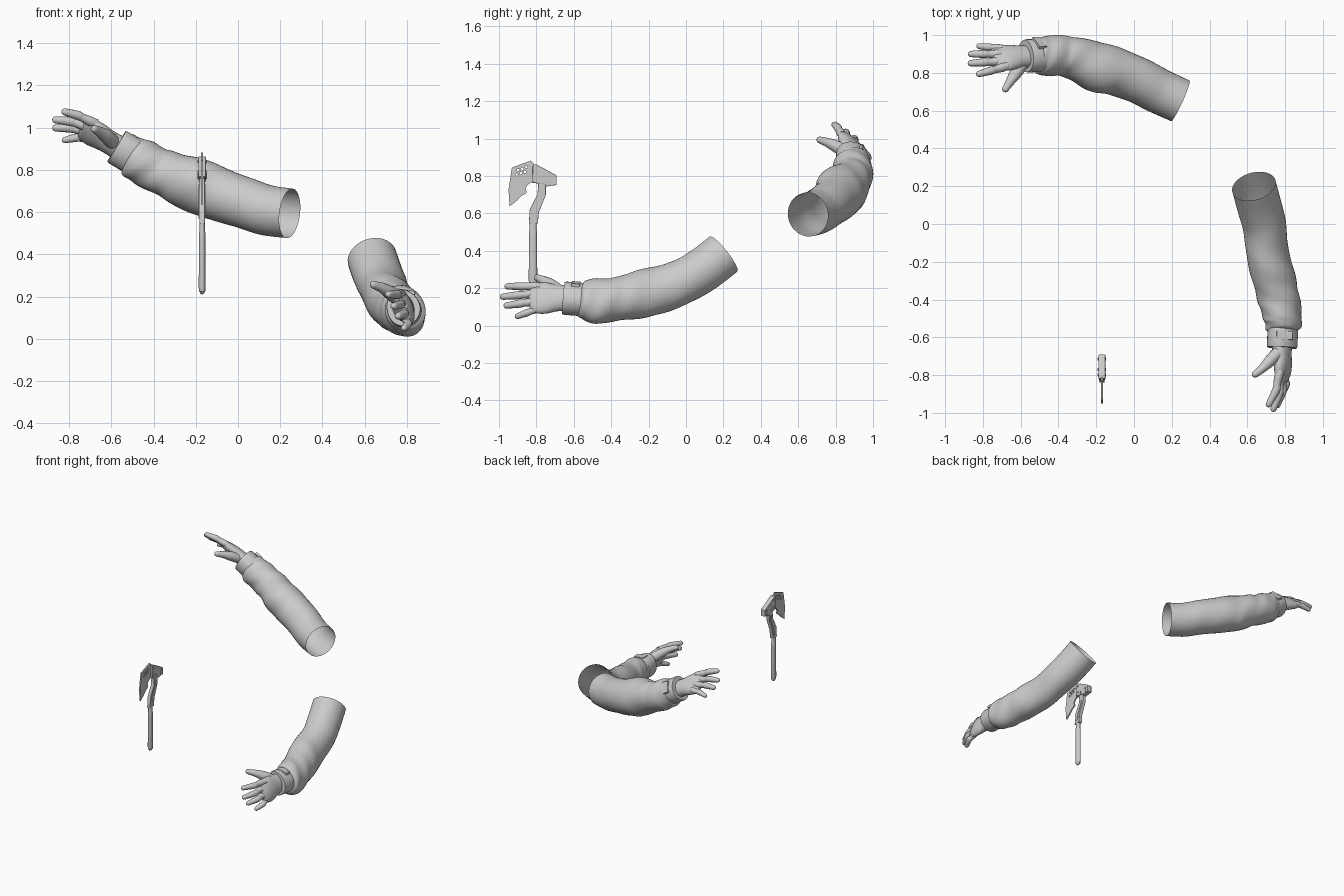
import bpy, bmesh, math
from mathutils import Vector, Matrix

if "Cube" in bpy.data.objects:
    bpy.data.objects.remove(bpy.data.objects["Cube"])

grey = bpy.data.materials.new("plain grey")
grey.diffuse_color = (0.6, 0.6, 0.6, 1)
grey.use_nodes = True
grey.node_tree.nodes["Principled BSDF"].inputs["Base Color"].default_value = grey.diffuse_color


def catmull(rows, steps):
    """Smooth list of equal length tuples."""
    out = []
    for i in range(len(rows) - 1):
        a, b, c, d = (rows[max(i - 1, 0)], rows[i], rows[i + 1], rows[min(i + 2, len(rows) - 1)])
        for s in range(steps):
            t = s / steps
            out.append([0.5 * (2 * q + (r - p) * t + (2 * p - 5 * q + 4 * r - w) * t * t
                               + (3 * q - p - 3 * r + w) * t ** 3) for p, q, r, w in zip(a, b, c, d)])
    return out + [list(rows[-1])]


def loft(name, rows, side, n=24, steps=4, cap=False, fold=None):
    """Tube through rows (x, y, z, radius along side, other radius)."""
    rows = catmull(rows, steps)
    pts = [Vector(r[:3]) for r in rows]
    bm, rings = bmesh.new(), []

    def ring(p, t, ra, rb, v):
        s = (Vector(side) - t * t.dot(Vector(side))).normalized()
        o = t.cross(s)
        loop = []
        for k in range(n):
            a = 2 * math.pi * k / n
            f = 1 + (fold(v, a) if fold else 0)
            loop.append(bm.verts.new(p + s * math.cos(a) * ra * f + o * math.sin(a) * rb * f))
        rings.append(loop)

    last = len(pts) - 1
    for i, (p, r) in enumerate(zip(pts, rows)):
        t = (pts[min(i + 1, last)] - pts[max(i - 1, 0)]).normalized()
        ring(p, t, r[3], r[4], i / last)
    if cap:  # rounded tip
        ra, rb = rows[-1][3:]
        for a in (0.5, 1.0, 1.35):
            ring(pts[-1] + t * rb * math.sin(a), t, ra * math.cos(a), rb * math.cos(a), 1)
        bm.faces.new(rings[-1])
    for a, b in zip(rings, rings[1:]):
        for k in range(n):
            bm.faces.new((a[k], a[(k + 1) % n], b[(k + 1) % n], b[k]))
    bmesh.ops.recalc_face_normals(bm, faces=bm.faces)
    me = bpy.data.meshes.new(name)
    bm.to_mesh(me)
    bm.free()
    return finish(bpy.data.objects.new(name, me))


def finish(ob, angle=50):
    if ob.name not in bpy.context.collection.objects:
        bpy.context.collection.objects.link(ob)
    ob.data.materials.clear()
    ob.data.materials.append(grey)
    bpy.ops.object.select_all(action='DESELECT')
    ob.select_set(True)
    bpy.context.view_layer.objects.active = ob
    bpy.ops.object.shade_smooth_by_angle(angle=math.radians(angle))
    return ob


def folds(v, a):
    """Cloth creases, stronger toward the cuff."""
    amp = 0.075 * min(1, max(0, v - 0.12) * 1.6)
    return amp * (0.6 * math.sin(19 * v + 1.5 * math.sin(a)) + 0.5 * math.sin(34 * v + 2 * a + 1)
                  * math.sin(a + 5 * v))


def arm(tag, sleeve, cuff, palm, width, fingers, thumb, bend, strap_dir):
    loft(tag + "_sleeve", sleeve, width, n=36, steps=9, fold=folds)
    # cuff: straight band whose end turns in to the glove
    a, b = Vector(cuff[0]), Vector(cuff[1])
    r0, r1 = cuff[2]
    prof = ((0, .95), (.05, 1), (.5, 1), (.93, 1), (1, .97), (1, .8), (.9, .7))
    loft(tag + "_cuff", [(*a.lerp(b, t), r0 * f, r1 * f) for t, f in prof], width, steps=1, n=28,
         fold=lambda v, g: 0.025 * math.sin(3 * g + 1))
    # cuff strap
    d, u = (b - a).normalized(), Vector(strap_dir)
    u = (u - d * d.dot(u)).normalized()
    bpy.ops.mesh.primitive_cube_add(size=1)
    st = bpy.context.object
    st.name = st.data.name = tag + "_cuff_strap"
    m = Matrix((d, u, d.cross(u))).transposed().to_4x4()
    m.translation = a.lerp(b, .58) + u * (cuff[3] + .001)
    st.matrix_world = m @ Matrix.Diagonal((.045, .016, .085, 1))
    finish(st, 30)
    # glove
    loft(tag + "_palm", palm, width, cap=True)
    for i, (base, tip, r) in enumerate(fingers):
        p, q = Vector(base), Vector(tip)
        q -= (q - p).normalized() * r * .8
        mid = p.lerp(q, .5) + Vector(bend)
        start = p - (q - p) * .25
        loft(f"{tag}_finger_{i + 1}", [(*start, r, r), (*p, r * 1.12, r * 1.12), (*p.lerp(mid, .6), r * .95, r * .95),
             (*mid, r * 1.04, r * 1.04), (*q, r * .8, r * .8)], width, n=12, cap=True)
    loft(tag + "_thumb", thumb, width, n=14, cap=True)


# arm reaching toward the left
arm("left_arm",
    [(.245, .652, .594, .118, .118), (.13, .705, .61, .12, .12), (.02, .762, .648, .122, .122),
     (-.1, .805, .685, .13, .125), (-.2, .835, .728, .137, .125), (-.3, .872, .765, .12, .115),
     (-.38, .888, .795, .106, .108), (-.45, .892, .838, .104, .106), (-.50, .892, .867, .098, .1),
     (-.515, .892, .875, .08, .08)],
    ((-.455, .892, .84), (-.575, .888, .912), (.09, .085), .085),
    [(-.54, .888, .89, .065, .055), (-.60, .886, .925, .066, .048), (-.65, .884, .955, .078, .042),
     (-.69, .88, .975, .085, .036), (-.725, .878, .99, .076, .026)], (.2, -1, .85),
    [((-.70, .828, 1.03), (-.835, .79, 1.08), .021), ((-.73, .86, 1.01), (-.88, .85, 1.04), .021),
     ((-.73, .9, .985), (-.88, .9, 1.0), .021), ((-.72, .932, .95), (-.835, .943, .94), .019)],
    [(-.59, .855, .93, .035, .035), (-.625, .80, .96, .034, .032), (-.655, .755, .98, .025, .024),
     (-.68, .715, .993, .018, .018)], (0, 0, .006), (-.3, .6, .7))

# arm reaching toward the front
arm("right_arm",
    [(.635, .2, .382, .12, .118), (.662, .1, .305, .12, .118), (.688, 0, .245, .121, .115),
     (.705, -.12, .2, .127, .11), (.725, -.24, .168, .127, .112), (.753, -.34, .147, .122, .112),
     (.775, -.42, .137, .118, .108), (.786, -.5, .132, .118, .098), (.786, -.55, .136, .106, .092),
     (.786, -.57, .138, .08, .075)],
    ((.788, -.51, .136), (.782, -.655, .147), (.09, .08), .08),
    [(.782, -.615, .147, .068, .055), (.784, -.69, .148, .074, .047), (.788, -.74, .148, .086, .042),
     (.788, -.785, .146, .087, .036), (.785, -.815, .145, .077, .027)], (-.35, 0, 1),
    [((.765, -.81, .21), (.708, -.97, .21), .021), ((.775, -.82, .17), (.735, -.995, .153), .021),
     ((.79, -.82, .128), (.755, -.975, .105), .021), ((.80, -.80, .088), (.785, -.915, .045), .019)],
    [(.77, -.675, .18, .035, .035), (.725, -.72, .215, .034, .032), (.685, -.76, .24, .025, .024),
     (.642, -.795, .256, .018, .018)], (.012, 0, 0), (.15, 0, 1))


# ---- axe: flat profiles in the y-z plane ----
AXE_X = -.17


def plate(name, outline, half, bevel=0, holes=(), x=0):
    cu = bpy.data.curves.new(name, 'CURVE')
    cu.dimensions, cu.fill_mode = '2D', 'BOTH'
    cu.extrude, cu.bevel_depth = half - bevel, bevel
    cu.offset = -bevel
    loops = [outline] + [[(cy + r * math.cos(k * math.pi / 5), cz + r * math.sin(k * math.pi / 5))
                          for k in range(10)] for cy, cz, r in holes]
    for lp in loops:
        sp = cu.splines.new('POLY')
        sp.points.add(len(lp) - 1)
        for p, (y, z) in zip(sp.points, lp):
            p.co = (y, z, 0, 1)
        sp.use_cyclic_u = True
    ob = bpy.data.objects.new(name, cu)
    bpy.context.collection.objects.link(ob)
    ob.matrix_world = Matrix(((0, 0, 1, AXE_X + x), (1, 0, 0, 0), (0, 1, 0, 0), (0, 0, 0, 1)))
    bpy.ops.object.select_all(action='DESELECT')
    ob.select_set(True)
    bpy.context.view_layer.objects.active = ob
    bpy.ops.object.convert(target='MESH')
    return finish(bpy.context.object, 25)


plate("axe_blade", [(-.931, .845), (-.829, .883), (-.806, .856), (-.795, .80), (-.803, .762), (-.829, .765),
      (-.848, .752), (-.858, .735), (-.852, .71), (-.885, .69), (-.904, .668), (-.943, .637), (-.949, .728)],
      .005, holes=[(-.905 + .022 * i + .008 * j, .808 + .007 * i + .024 * j, .007)
                   for j in range(2) for i in range(3)])
plate("axe_head", [(-.819, .863), (-.80, .862), (-.70, .808), (-.692, .80), (-.692, .752), (-.749, .744),
      (-.755, .757), (-.785, .757), (-.803, .762), (-.822, .768)], .018, .003)
plate("axe_neck", [(-.80, .80), (-.75, .80), (-.749, .70), (-.787, .605), (-.792, .545), (-.84, .545),
      (-.836, .62), (-.795, .70), (-.79, .745)], .013, .002)
plate("axe_neck_inset", [(-.782, .73), (-.762, .73), (-.764, .698), (-.803, .605), (-.806, .57), (-.826, .57),
      (-.822, .618), (-.782, .70)], .016)
# grip
loft("axe_grip", [(AXE_X, -.818, z, r, r * .7) for z, r in ((.22, .014), (.224, .021), (.24, .023), (.36, .0225),
     (.48, .0225), (.5, .022), (.51, .019), (.56, .019))], (0, 1, 0), n=16, steps=1)
loft("axe_pommel", [(AXE_X, -.818, .226, .018, .012), (AXE_X, -.818, .221, .016, .011)], (0, 1, 0),
     n=16, steps=1, cap=True)
# rivets on both sides of the head and neck
for i, (y, z) in enumerate([(-.80, .84), (-.80, .785), (-.715, .79), (-.715, .765), (-.77, .775)]):
    bpy.ops.mesh.primitive_cylinder_add(vertices=10, radius=.008, depth=.046, location=(AXE_X, y, z),
                                        rotation=(0, math.pi / 2, 0))
    bpy.context.object.name = f"axe_rivet_{i + 1}"
    finish(bpy.context.object, 30)
